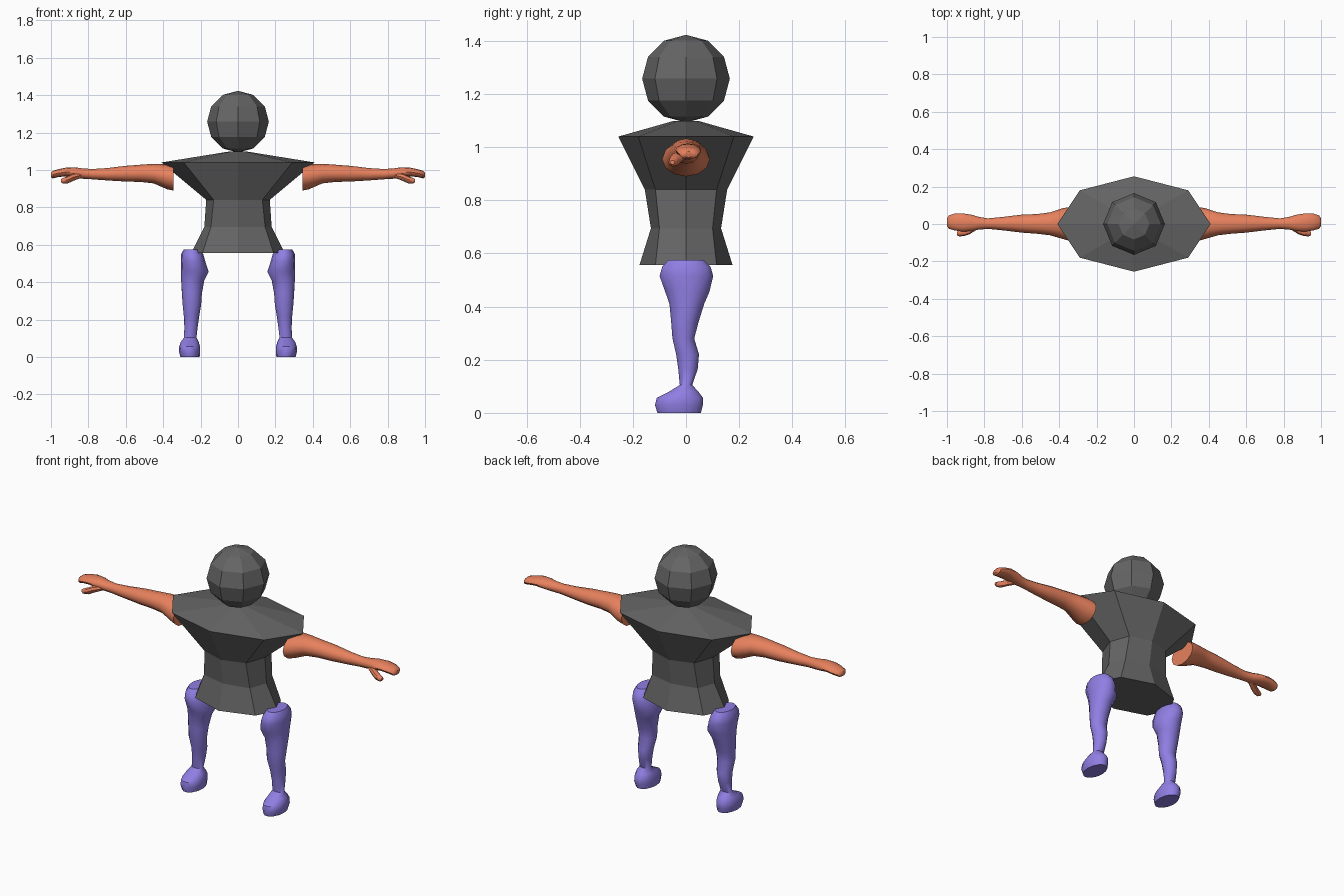
import bpy, bmesh, math


def material(name, rgb):
    m = bpy.data.materials.new(name)
    m.diffuse_color = (*rgb, 1)
    return m


GREY = material("dark grey", (0.13, 0.13, 0.13))
ORANGE = material("burnt orange", (0.80, 0.22, 0.11))
PURPLE = material("violet", (0.28, 0.21, 0.77))


def finish(name, bm, mat, smooth=False, mirror=False):
    bmesh.ops.recalc_face_normals(bm, faces=bm.faces[:])
    me = bpy.data.meshes.new(name)
    bm.to_mesh(me)
    bm.free()
    me.materials.append(mat)
    ob = bpy.data.objects.new(name, me)
    bpy.context.collection.objects.link(ob)
    if mirror:
        ob.modifiers.new("mirror", "MIRROR").use_clip = False
    if smooth:
        bpy.ops.object.select_all(action="DESELECT")
        ob.select_set(True)
        bpy.context.view_layer.objects.active = ob
        bpy.ops.object.shade_smooth_by_angle(angle=math.radians(45))
    return ob


def bridge(bm, rings):
    """Skin a list of equal vertex rings and cap both ends."""
    n = len(rings[0])
    for a, b in zip(rings, rings[1:]):
        for i in range(n):
            j = (i + 1) % n
            bm.faces.new((a[i], a[j], b[j], b[i]))
    bm.faces.new(rings[0])
    bm.faces.new(rings[-1])


def loft(bm, sections, axis, n=12):
    """Each section: position on axis, then min/max of the two cross directions."""
    rings = []
    for p, u0, u1, v0, v1 in sections:
        ring = []
        for i in range(n):
            a = 2 * math.pi * i / n
            u = (u0 + u1) / 2 + (u1 - u0) / 2 * math.cos(a)
            v = (v0 + v1) / 2 + (v1 - v0) / 2 * math.sin(a)
            ring.append(bm.verts.new((p, u, v) if axis == "x" else (u, v, p)))
        rings.append(ring)
    bridge(bm, rings)


# Head: faceted ball
bm = bmesh.new()
bmesh.ops.create_uvsphere(bm, u_segments=8, v_segments=6, radius=0.165)
bmesh.ops.translate(bm, verts=bm.verts[:], vec=(0, 0, 1.258))
finish("head", bm, GREY)

# Torso: eight-sided rings (z, side x, diagonal x, diagonal y, front y)
bm = bmesh.new()
rings = []
for z, x, dx, dy, y in [(0.557, 0.25, 0.19, 0.115, 0.175),
                        (0.695, 0.18, 0.145, 0.10, 0.132),
                        (0.84, 0.17, 0.13, 0.115, 0.155),
                        (1.04, 0.41, 0.29, 0.18, 0.255),
                        (1.098, 0.05, 0.035, 0.035, 0.05)]:
    pts = [(x, 0), (dx, dy), (0, y), (-dx, dy), (-x, 0), (-dx, -dy), (0, -y), (dx, -dy)]
    rings.append([bm.verts.new((px, py, z)) for px, py in pts])
bridge(bm, rings)
finish("torso", bm, GREY)

# Arms: shoulder to fingertips (x, y range, z range)
bm = bmesh.new()
loft(bm, [(0.345, -0.09, 0.09, 0.89, 1.02),
          (0.38, -0.08, 0.085, 0.897, 1.03),
          (0.45, -0.06, 0.062, 0.928, 1.033),
          (0.52, -0.052, 0.053, 0.936, 1.028),
          (0.60, -0.046, 0.05, 0.938, 1.022),
          (0.70, -0.034, 0.038, 0.944, 1.010),
          (0.78, -0.026, 0.03, 0.950, 1.005),
          (0.83, -0.03, 0.038, 0.953, 1.008),
          (0.87, -0.038, 0.05, 0.958, 1.014),
          (0.92, -0.04, 0.057, 0.966, 1.012),
          (0.96, -0.034, 0.056, 0.962, 1.004),
          (0.99, -0.025, 0.046, 0.955, 0.995),
          (1.0, -0.01, 0.03, 0.962, 0.985)], "x")
finish("arm", bm, ORANGE, True, True)

# Thumbs: short tapered fingers dropping forward from the palm
bm = bmesh.new()
loft(bm, [(0.84, -0.03, 0.01, 0.957, 0.985),
          (0.88, -0.055, -0.01, 0.942, 0.982),
          (0.91, -0.065, -0.025, 0.928, 0.968),
          (0.935, -0.066, -0.034, 0.927, 0.957),
          (0.947, -0.06, -0.042, 0.935, 0.951)], "x", 8)
finish("thumb", bm, ORANGE, True, True)

# Legs with feet: sole to hip (z, x range, y range)
bm = bmesh.new()
loft(bm, [(0.0, 0.205, 0.308, -0.110, 0.058),
          (0.03, 0.202, 0.316, -0.119, 0.066),
          (0.057, 0.203, 0.314, -0.112, 0.066),
          (0.08, 0.210, 0.306, -0.065, 0.048),
          (0.105, 0.222, 0.288, -0.024, 0.024),
          (0.165, 0.215, 0.287, -0.030, 0.045),
          (0.22, 0.207, 0.290, -0.038, 0.050),
          (0.28, 0.197, 0.296, -0.052, 0.032),
          (0.34, 0.193, 0.300, -0.057, 0.048),
          (0.41, 0.180, 0.304, -0.064, 0.070),
          (0.455, 0.157, 0.305, -0.080, 0.090),
          (0.515, 0.176, 0.306, -0.102, 0.105),
          (0.55, 0.186, 0.304, -0.092, 0.095),
          (0.575, 0.205, 0.290, -0.070, 0.070)], "z", 14)
finish("leg", bm, PURPLE, True, True)
